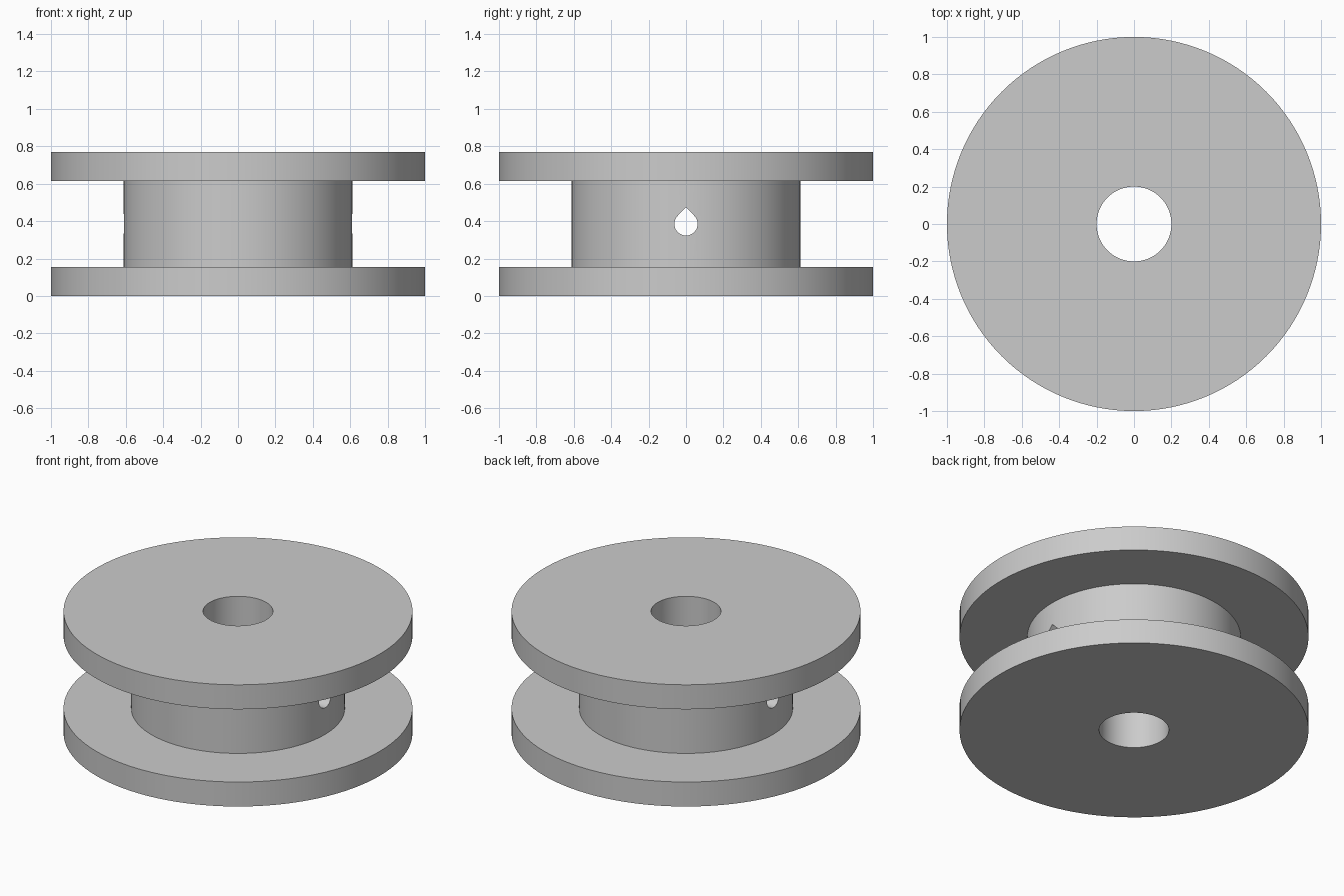
import bpy, bmesh, math

cube = bpy.data.objects.get("Cube")
if cube:
    bpy.data.objects.remove(cube, do_unlink=True)

SEGMENTS = 128
HEIGHT = 0.77
FLANGE = 0.155
RIM_R, DRUM_R, BORE_R = 1.0, 0.612, 0.2
HOLE_R, HOLE_Z = 0.062, HEIGHT / 2

grey = bpy.data.materials.new("plain grey")
grey.use_nodes = True
colour = (0.6, 0.6, 0.6, 1)
grey.diffuse_color = colour
grey.node_tree.nodes["Principled BSDF"].inputs["Base Color"].default_value = colour


def make_object(name, bm):
    bmesh.ops.recalc_face_normals(bm, faces=bm.faces[:])
    mesh = bpy.data.meshes.new(name)
    bm.to_mesh(mesh)
    bm.free()
    mesh.materials.append(grey)
    obj = bpy.data.objects.new(name, mesh)
    bpy.context.collection.objects.link(obj)
    return obj


# Spool body: one closed profile turned around the z axis
profile = [(BORE_R, 0), (RIM_R, 0), (RIM_R, FLANGE), (DRUM_R, FLANGE),
           (DRUM_R, HEIGHT - FLANGE), (RIM_R, HEIGHT - FLANGE),
           (RIM_R, HEIGHT), (BORE_R, HEIGHT)]
bm = bmesh.new()
rings = []
for i in range(SEGMENTS):
    a = math.tau * i / SEGMENTS
    rings.append([bm.verts.new((r * math.cos(a), r * math.sin(a), z)) for r, z in profile])
for i, ring in enumerate(rings):
    following = rings[(i + 1) % SEGMENTS]
    for j in range(len(profile)):
        k = (j + 1) % len(profile)
        bm.faces.new((ring[j], following[j], following[k], ring[k]))
spool = make_object("spool", bm)

# Teardrop cross hole: an arc closed by a 45 degree point, running along x
bm = bmesh.new()
outline = [(0, HOLE_Z + HOLE_R * math.sqrt(2))]
ARC = 36
for i in range(ARC + 1):
    a = math.radians(135 + 270 * i / ARC)
    outline.append((HOLE_R * math.cos(a), HOLE_Z + HOLE_R * math.sin(a)))
face = bm.faces.new([bm.verts.new((-RIM_R, y, z)) for y, z in outline])
extruded = bmesh.ops.extrude_face_region(bm, geom=[face])["geom"]
bmesh.ops.translate(bm, vec=(2 * RIM_R, 0, 0),
                    verts=[g for g in extruded if isinstance(g, bmesh.types.BMVert)])
cutter = make_object("cross_hole_cutter", bm)
cutter.hide_render = True

# Cut the hole, then drop the cutter
cut = spool.modifiers.new("cross hole", "BOOLEAN")
cut.operation = "DIFFERENCE"
cut.solver = "EXACT"
cut.object = cutter
bpy.ops.object.select_all(action="DESELECT")
spool.select_set(True)
bpy.context.view_layer.objects.active = spool
bpy.ops.object.modifier_apply(modifier=cut.name)
bpy.data.objects.remove(cutter, do_unlink=True)

bpy.ops.object.shade_smooth_by_angle(angle=math.radians(30))
